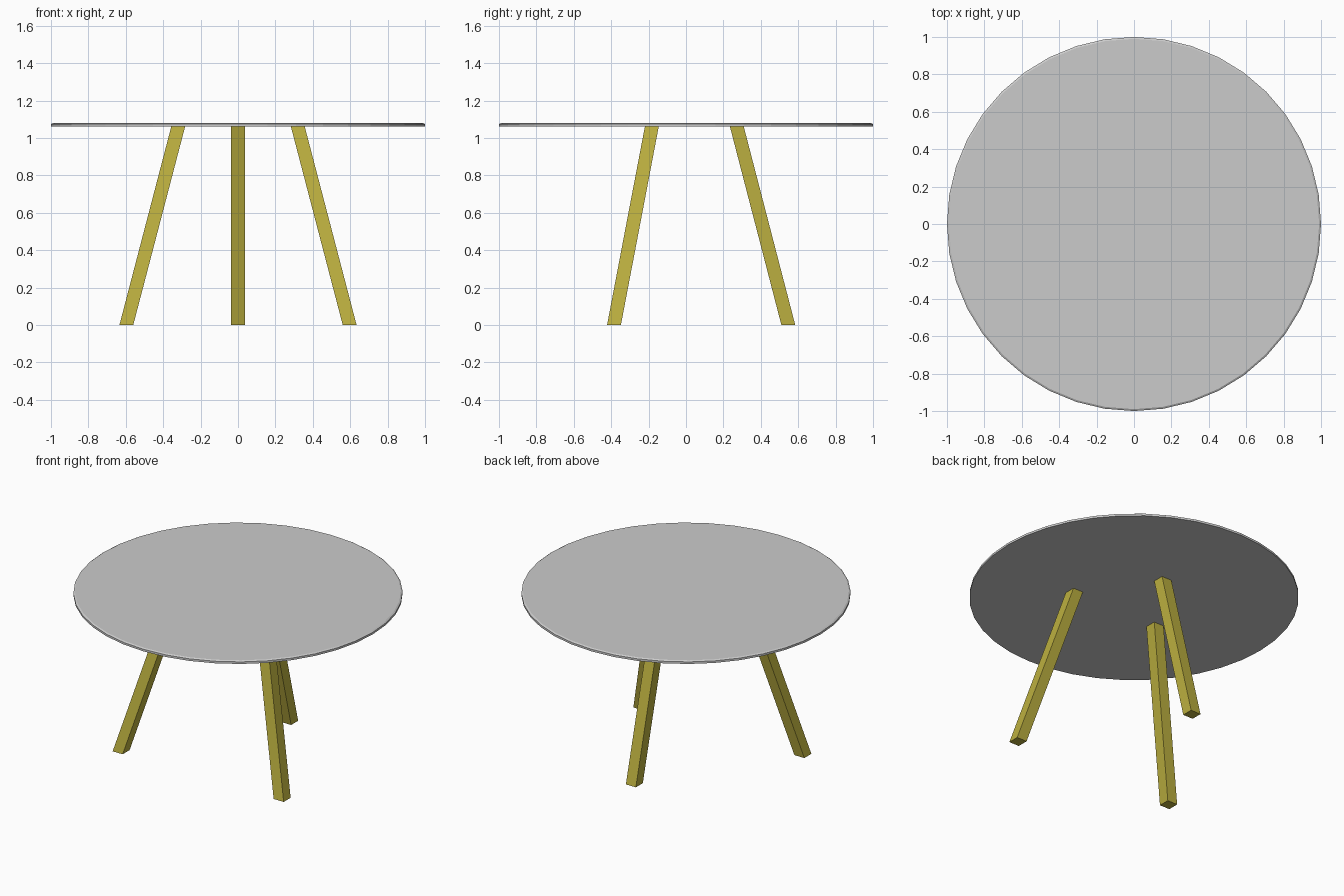
import bpy, bmesh
from math import cos, sin, tau

if "Cube" in bpy.data.objects:
    bpy.data.objects.remove(bpy.data.objects["Cube"])

TOP_Z, UNDER_Z, HALF = 1.08, 1.06, 0.037

wood = bpy.data.materials.new("leg_olive")
wood.diffuse_color = (0.5, 0.43, 0.05, 1)
wood.use_nodes = True
wood.node_tree.nodes["Principled BSDF"].inputs["Base Color"].default_value = wood.diffuse_color


def loft(name, rings, material=None):
    """Closed solid through a stack of equal-length point rings."""
    bm = bmesh.new()
    rows = [[bm.verts.new(p) for p in ring] for ring in rings]
    n = len(rows[0])
    bm.faces.new(rows[0][::-1])
    bm.faces.new(rows[-1])
    for a, b in zip(rows, rows[1:]):
        for i in range(n):
            j = (i + 1) % n
            bm.faces.new((a[i], a[j], b[j], b[i]))
    mesh = bpy.data.meshes.new(name)
    bm.to_mesh(mesh)
    bm.free()
    if material:
        mesh.materials.append(material)
    obj = bpy.data.objects.new(name, mesh)
    bpy.context.collection.objects.link(obj)
    return obj


def circle(r, z, n=40):
    return [(r * cos(tau * i / n), r * sin(tau * i / n), z) for i in range(n)]


def square(x, y, z):
    return [(x + sx * HALF, y + sy * HALF, z)
            for sx, sy in ((-1, -1), (1, -1), (1, 1), (-1, 1))]


# Round top with a slightly eased upper edge
loft("table_top", [circle(1, UNDER_Z), circle(1, TOP_Z - 0.006), circle(0.99, TOP_Z)])

# Three splayed legs with level ends: (foot xy, head xy)
legs = {
    "front_left_leg": ((-0.597, -0.385), (-0.32, -0.183)),
    "front_right_leg": ((0.597, -0.385), (0.32, -0.183)),
    "back_leg": ((0, 0.547), (0, 0.272)),
}
for name, (foot, head) in legs.items():
    loft(name, [square(*foot, 0), square(*head, UNDER_Z)], wood)
